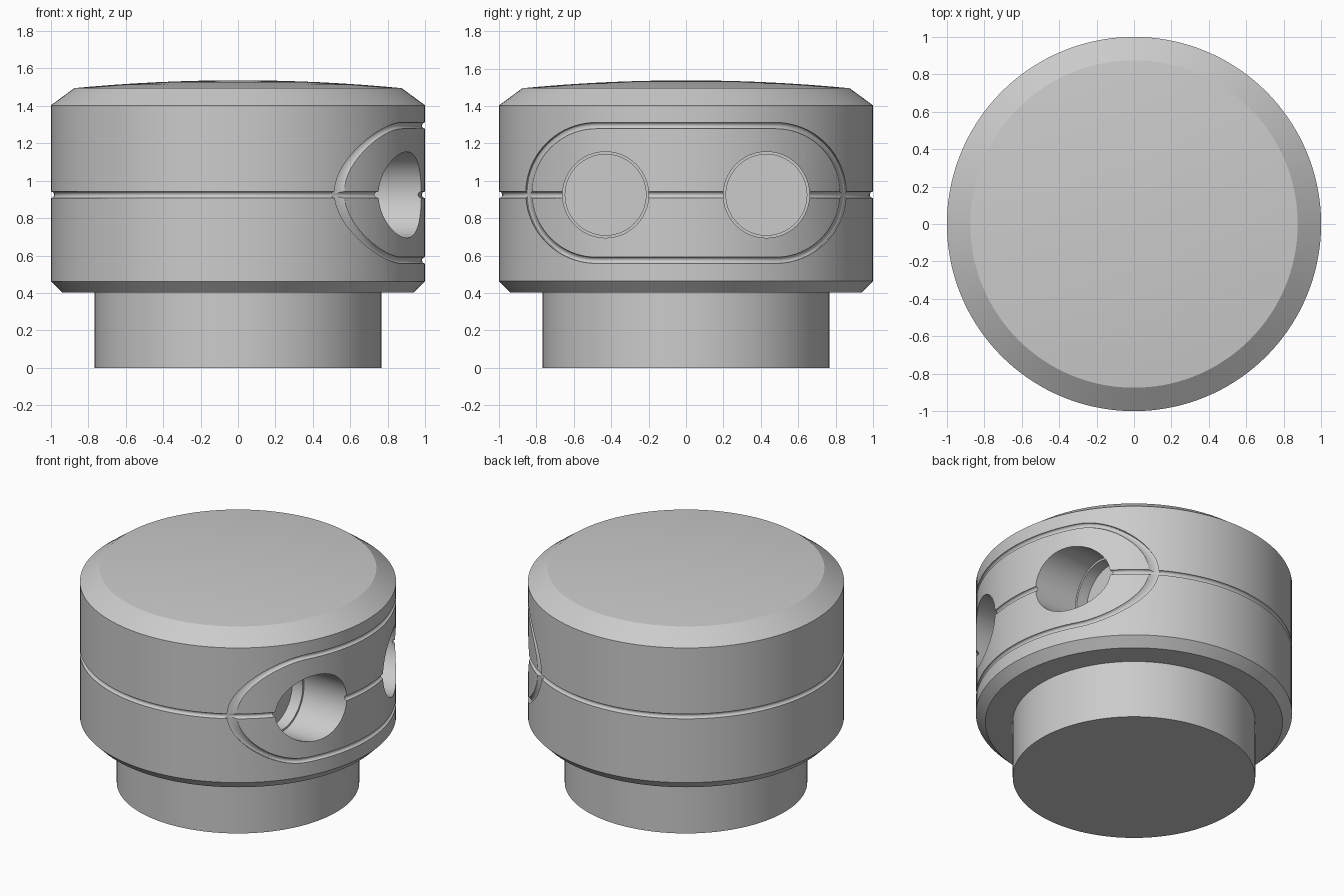
import bpy, bmesh, math
from mathutils import Matrix

if "Cube" in bpy.data.objects:
    bpy.data.objects.remove(bpy.data.objects["Cube"], do_unlink=True)

SEAM_Z = 0.925      # height of the seam and holes
GROOVE = 0.017      # groove radius

grey = bpy.data.materials.new("plain grey")
grey.use_nodes = True
grey.diffuse_color = (0.6, 0.6, 0.6, 1)
grey.node_tree.nodes["Principled BSDF"].inputs["Base Color"].default_value = (0.6, 0.6, 0.6, 1)


def add_object(name, bm):
    bmesh.ops.recalc_face_normals(bm, faces=bm.faces)
    mesh = bpy.data.meshes.new(name)
    bm.to_mesh(mesh)
    bm.free()
    mesh.materials.append(grey)
    obj = bpy.data.objects.new(name, mesh)
    bpy.context.collection.objects.link(obj)
    return obj


def lathe(name, profile, steps=144):
    bm = bmesh.new()
    verts = [bm.verts.new((r, 0, z)) for r, z in profile]
    edges = [bm.edges.new(pair) for pair in zip(verts, verts[1:])]
    bmesh.ops.spin(bm, geom=verts + edges, cent=(0, 0, 0), axis=(0, 0, 1),
                   angle=math.tau, steps=steps, use_merge=True)
    bmesh.ops.remove_doubles(bm, verts=bm.verts, dist=0.0005)
    return add_object(name, bm)


def closed_tube(name, rings):
    # Joins a loop of equal cross-sections into a closed tube
    bm = bmesh.new()
    loops = [[bm.verts.new(p) for p in ring] for ring in rings]
    for a, b in zip(loops, loops[1:] + loops[:1]):
        for k in range(len(a)):
            j = (k + 1) % len(a)
            bm.faces.new((a[k], a[j], b[j], b[k]))
    return add_object(name, bm)


def circle_angles(n=16):
    return [math.tau * (k + 0.5) / n for k in range(n)]


# Body: stem, chamfered drum and shallow domed top
dome = [(0.875 * (1 - i / 8), 1.495 + 0.042 * (1 - (1 - i / 8) ** 2)) for i in range(9)]
profile = [(0, 0), (0.767, 0), (0.767, 0.403), (0.94, 0.403), (1, 0.463), (1, 1.403)]
body = lathe("body", profile + dome)

# Seam groove around the drum
seam = closed_tube("seam_cutter", [
    [((1 + GROOVE * math.sin(a)) * math.cos(t), (1 + GROOVE * math.sin(a)) * math.sin(t),
      SEAM_Z + GROOVE * math.cos(a)) for a in circle_angles()]
    for t in (math.tau * (i + 0.5) / 144 for i in range(144))])

# Long rounded outline groove, projected sideways onto the drum
outline = []
for side, start in ((1, -90), (-1, 90)):
    for i in range(41):
        t = math.radians(start + 180 * i / 40)
        outline.append((side * 0.48, math.cos(t), math.sin(t)))
    for i in range(1, 24):
        outline.append((side * 0.48 * (1 - i / 12), 0, side))
rings = []
for cy, ny, nz in outline:
    ring = []
    for a in circle_angles():
        reach = 0.36 + GROOVE * math.cos(a)
        y, z = cy + reach * ny, 0.935 + reach * nz
        ring.append((math.sqrt((1 + GROOVE * math.sin(a)) ** 2 - y * y), y, z))
    rings.append(ring)
cutters = [seam, closed_tube("outline_cutter", rings)]

# Two stepped round holes on one side
for y in (-0.43, 0.43):
    for radius, floor in ((0.23, 0.65), (0.216, 0.57)):
        bm = bmesh.new()
        length = 1.2 - floor
        place = Matrix.Translation((floor + length / 2, y, SEAM_Z)) @ Matrix.Rotation(math.pi / 2, 4, 'Y')
        bmesh.ops.create_cone(bm, cap_ends=True, segments=64, radius1=radius,
                              radius2=radius, depth=length, matrix=place)
        cutters.append(add_object("hole_cutter", bm))

# Apply the cuts, then drop the cutters
bpy.ops.object.select_all(action='DESELECT')
bpy.context.view_layer.objects.active = body
body.select_set(True)
for cutter in cutters:
    cutter.hide_render = True
    mod = body.modifiers.new("cut", 'BOOLEAN')
    mod.operation = 'DIFFERENCE'
    mod.solver = 'EXACT'
    mod.object = cutter
    bpy.ops.object.modifier_apply(modifier=mod.name)
    bpy.data.objects.remove(cutter, do_unlink=True)

bpy.ops.object.shade_smooth_by_angle(angle=math.radians(25))
